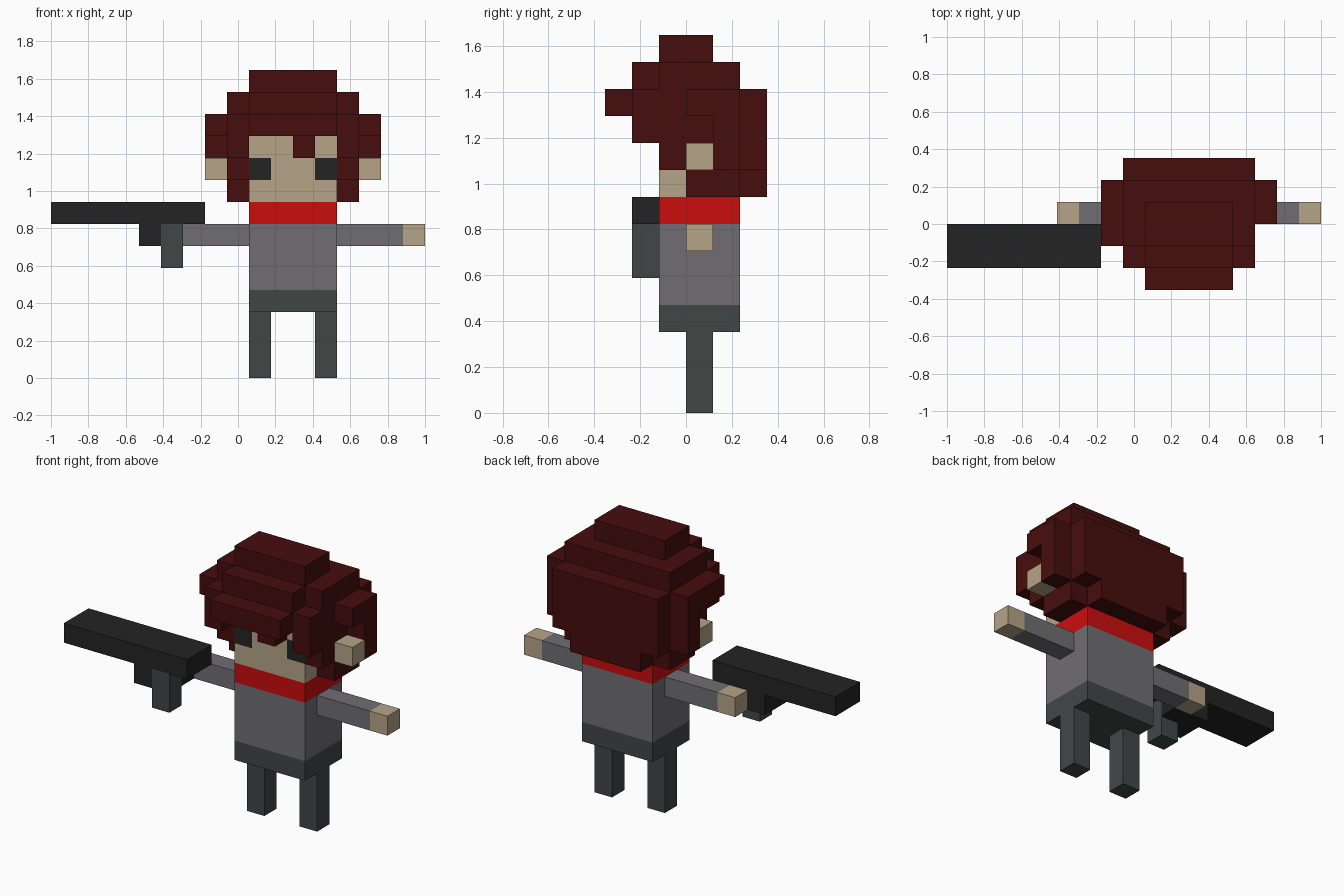
import bpy, bmesh, math
from mathutils import Vector

if "Cube" in bpy.data.objects:
    bpy.data.objects.remove(bpy.data.objects["Cube"])

U = 2 / 17      # edge of one block
MIDDLE = 2.5    # the figure's mirror plane, in blocks right of the origin
cells = {}      # filled blocks: (x, y, z) -> part name
materials = {}  # part name -> material


def material(name, *rgb):
    m = bpy.data.materials.new(name)
    m.diffuse_color = (*rgb, 1)
    m.use_nodes = True
    m.node_tree.nodes["Principled BSDF"].inputs["Base Color"].default_value = m.diffuse_color
    return m


hair = material("dark red hair", 0.062, 0.004, 0.004)
red = material("red scarf", 0.60, 0.004, 0.004)
skin = material("skin", 0.47, 0.37, 0.25)
grey = material("grey cloth", 0.16, 0.155, 0.17)
slate = material("slate cloth", 0.053, 0.063, 0.062)
black = material("near black", 0.017, 0.017, 0.017)


def block(name, mat, xs, ys, z, height=1):
    """Fill a box of blocks; later parts replace earlier ones."""
    materials[name] = mat
    for x in range(*xs):
        for y in range(*ys):
            for k in range(z, z + height):
                cells[x, y, k] = name


def pair(name, mat, inner, outer, ys, z, height=1):
    """Fill a box and its mirror image."""
    block(name, mat, (inner, outer), ys, z, height)
    block(name, mat, (-outer, -inner), ys, z, height)


# Legs, then the stacked body
pair("legs", slate, 1, 2, (0, 1), 0, 3)
z = 3
for name, mat, height in (("hips", slate, 1), ("torso", grey, 3), ("scarf", red, 1), ("head", skin, 3)):
    pair(name, mat, 0, 2, (-1, 2), z, height)
    z += height

# Outstretched arms, ears and eyes
mid = (0, 1)
pair("sleeves", grey, 2, 5, mid, 6)
pair("hands", skin, 5, 6, mid, 6)
pair("ears", skin, 3, 4, mid, 9)
pair("eyes", black, 1, 2, (-1, 0), 9)

# Hair: crown, each layer stepping out wider
pair("hair", hair, 0, 2, (-1, 1), 13)
for z, front, back in ((12, -1, 2), (11, -2, 3)):
    pair("hair", hair, 0, 3, (front, back), z)
    pair("hair", hair, 0, 2, (front - 1, front), z)
# Back and nape
pair("hair", hair, 0, 3, (2, 3), 9, 2)
pair("hair", hair, 0, 2, (2, 3), 8)
# Side locks slope back towards the neck
for z in (8, 9, 10):
    pair("hair", hair, 2, 3, (8 - z, 2), z)
# Tufts over and behind the ears, the left one longer
pair("hair", hair, 3, 4, (0, 2), 11)
pair("hair", hair, 3, 4, (1, 2), 9, 2)
block("hair", hair, (-4, -3), (-1, 0), 11)
# Fringe lock
block("hair", hair, mid, (-2, 0), 10)

# Gun
block("gun_body", black, (-11, -4), (-2, 0), 7)
block("gun_body", black, (-7, -5), (-2, 0), 6)
block("gun_grip", slate, (-6, -5), (-2, -1), 5, 2)


def build(name, mat):
    """Make only the outward block faces of one part, then merge flat areas."""
    bm = bmesh.new()
    for cell, owner in cells.items():
        if owner != name:
            continue
        centre = Vector([v + 0.5 for v in cell])
        for axis in range(3):
            for sign in (-1, 1):
                d = Vector()
                d[axis] = sign
                if tuple(round(v) for v in Vector(cell) + d) in cells:
                    continue
                a = Vector((d.y, d.z, d.x)) / 2
                b = d.cross(a)
                corners = [centre + d / 2 + o for o in (-a - b, a - b, a + b, b - a)]
                bm.faces.new([bm.verts.new(((p.x + MIDDLE) * U, p.y * U, p.z * U)) for p in corners])
    bmesh.ops.remove_doubles(bm, verts=bm.verts, dist=0.001)
    bmesh.ops.dissolve_limit(bm, angle_limit=math.radians(1), verts=bm.verts, edges=bm.edges)
    mesh = bpy.data.meshes.new(name)
    bm.to_mesh(mesh)
    bm.free()
    mesh.materials.append(mat)
    bpy.context.collection.objects.link(bpy.data.objects.new(name, mesh))


for name, mat in materials.items():
    build(name, mat)
